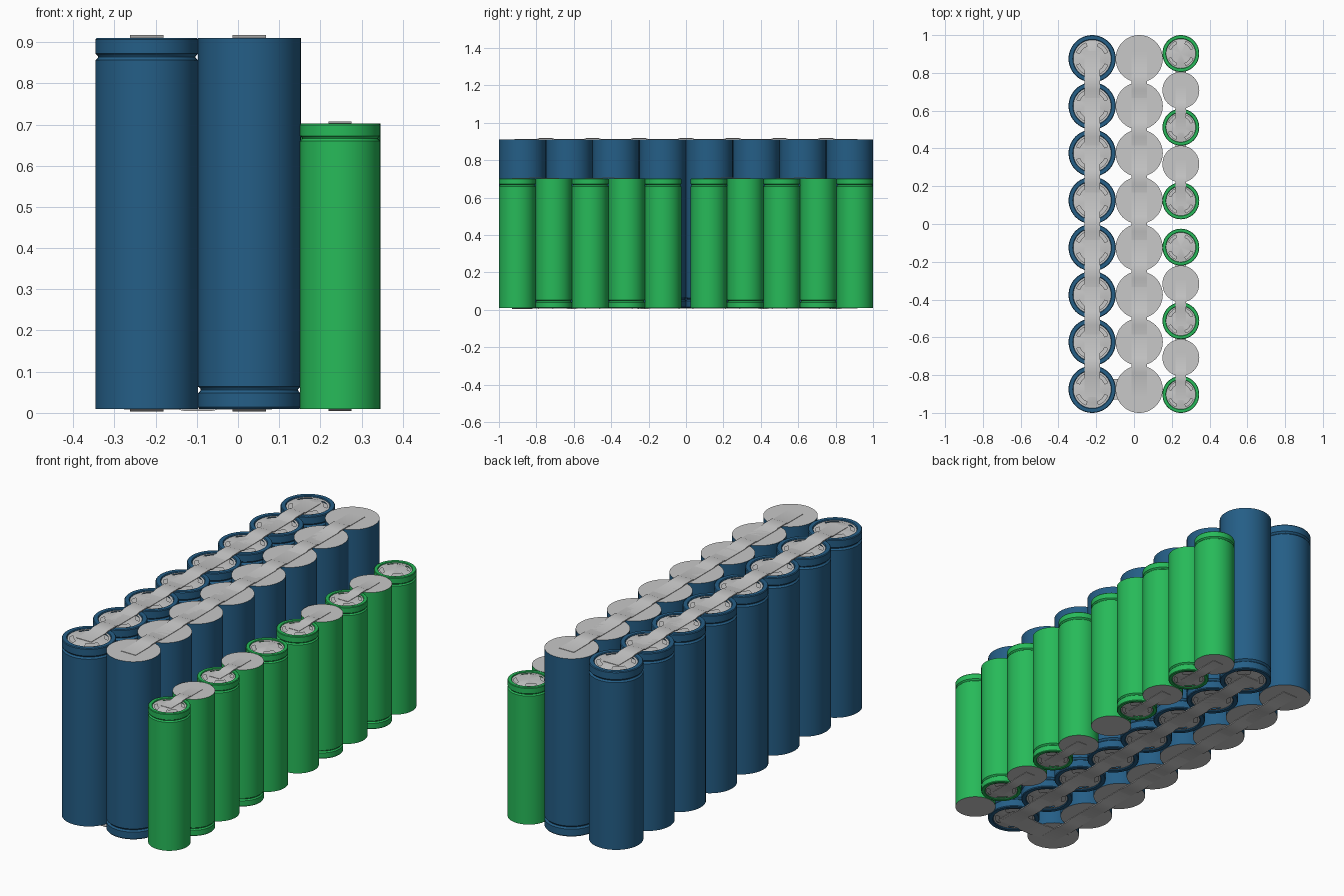
import bpy, bmesh, math

if "Cube" in bpy.data.objects:
    bpy.data.objects.remove(bpy.data.objects["Cube"])


def material(name, rgb):
    m = bpy.data.materials.new(name)
    m.diffuse_color = (*rgb, 1)
    m.use_nodes = True
    m.node_tree.nodes["Principled BSDF"].inputs["Base Color"].default_value = m.diffuse_color
    return m


BLUE = material("blue wrap", (0.018, 0.112, 0.24))
GREEN = material("green wrap", (0.02, 0.49, 0.10))
METAL = material("nickel grey", (0.58, 0.58, 0.58))
SEG = 48
BASE = 0.01


def lathe(bm, profile, mat, skip=None):
    """Revolve (radius, z) points; skip(band, step) leaves windows open."""
    rings = []
    for r, z in profile:
        if r == 0:
            rings.append([bm.verts.new((0, 0, z))] * SEG)
        else:
            rings.append([bm.verts.new((r * math.cos(2 * math.pi * i / SEG),
                                        r * math.sin(2 * math.pi * i / SEG), z)) for i in range(SEG)])
    for b, (lo, hi) in enumerate(zip(rings, rings[1:])):
        for i in range(SEG):
            if skip and skip(b, i):
                continue
            j = (i + 1) % SEG
            corners = list(dict.fromkeys((lo[i], lo[j], hi[j], hi[i])))
            bm.faces.new(corners).material_index = mat


def finish(bm, name, mats):
    me = bpy.data.meshes.new(name)
    bm.to_mesh(me)
    bm.free()
    for m in mats:
        me.materials.append(m)
    me.shade_smooth()
    me.set_sharp_from_angle(angle=math.radians(30))
    return me


def cell_mesh(name, r, h, wrap):
    """Cell centred on its middle, positive end up."""
    k, t = r / 0.125, h / 2
    bm = bmesh.new()
    # flat negative end
    lathe(bm, [(0, -t), (r, -t)], 1)
    # wrap with crimp groove, rolled over the positive rim
    g = t - 0.046 * k
    groove = [(r - 0.007 * k * math.sin(math.pi * a / 6), g - 0.008 * k + 0.016 * k * a / 6) for a in range(7)]
    lathe(bm, [(r, -t)] + groove + [(r, t - 0.004 * k), (r - 0.003 * k, t),
                                    (0.103 * k, t), (0.100 * k, t - 0.004 * k), (0.100 * k, t - 0.02 * k)], 0)
    # recessed floor, then the vented positive cap
    lathe(bm, [(0.1 * k, t - 0.02 * k), (0, t - 0.02 * k)], 1)
    cap = [(0.1 * k, t - 0.006 * k), (0.089 * k, t - 0.006 * k), (0.072 * k, t), (0, t)]
    lathe(bm, cap, 1, lambda b, i: b == 1 and 3 <= i % 12 < 9)
    return finish(bm, name, [wrap, METAL])


def add(name, me, loc, flip=False):
    ob = bpy.data.objects.new(name, me)
    ob.location = loc
    if flip:
        ob.rotation_euler.x = math.pi
    bpy.context.collection.objects.link(ob)


def strip(name, a, b, z, width, up, rise):
    """Welded strip through points a..b, flat on the cells and raised between them."""
    dx, dy = b[0] - a[0], b[1] - a[1]
    length = math.hypot(dx, dy)
    ux, uy = dx / length, dy / length
    e = width / 2
    stations = [(-e, 0.3), (length * 0.3, 0.3), (length * 0.36, 1),
                (length * 0.64, 1), (length * 0.7, 0.3), (length + e, 0.3)]
    bm = bmesh.new()
    rows = []
    for s, f in stations:
        top, low = z + up * rise * f, z + up * rise * (f - 0.7)
        px, py = a[0] + ux * s, a[1] + uy * s
        rows.append([bm.verts.new((px - uy * e * q, py + ux * e * q, h))
                     for q, h in ((-1, low), (1, low), (1, top), (-1, top))])
    for p, q in zip(rows, rows[1:]):
        for i in range(4):
            bm.faces.new((p[i], p[(i + 1) % 4], q[(i + 1) % 4], q[i]))
    bm.faces.new(rows[0])
    bm.faces.new(rows[-1])
    bmesh.ops.recalc_face_normals(bm, faces=bm.faces)
    add(name, finish(bm, name, [METAL]), (0, 0, 0))


# two rows of tall blue cells: left row positive up, middle row positive down
TALL = 0.90
tall = cell_mesh("tall_cell", 0.125, TALL, BLUE)
columns = ((-0.2215, "left", False), (0.0275, "middle", True))
ys = [-0.875 + 0.25 * i for i in range(8)]
for x, side, flip in columns:
    for i, y in enumerate(ys):
        add(f"{side}_tall_cell_{i + 1}", tall, (x, y, BASE + TALL / 2), flip)
    for i, (y0, y1) in enumerate(zip(ys, ys[1:])):
        strip(f"{side}_top_strip_{i + 1}", (x, y0), (x, y1), BASE + TALL, 0.082, 1, 0.007)
        strip(f"{side}_bottom_strip_{i + 1}", (x, y0), (x, y1), BASE, 0.082, -1, 0.007)
# link joining the two tall rows underneath
strip("bottom_row_link", (columns[0][0], ys[0]), (columns[1][0], ys[0]), BASE, 0.11, -1, 0.005)

# short green cells: two mirrored-polarity chains of five
SHORT, R = 0.692, 0.0975
short = cell_mesh("short_cell", R, SHORT, GREEN)
X = 0.248
for chain, y0 in (("front", -0.9025), ("back", 0.1225)):
    cy = [y0 + 0.195 * i for i in range(5)]
    for i, y in enumerate(cy):
        add(f"{chain}_short_cell_{i + 1}", short, (X, y, BASE + SHORT / 2), i % 2 == 1)
    # series strips alternate between top and bottom
    for i in range(4):
        up = 1 if i % 2 == 0 else -1
        z = BASE + SHORT if up == 1 else BASE
        strip(f"{chain}_series_strip_{i + 1}", (X, cy[i]), (X, cy[i + 1]), z, 0.056, up, 0.0055)
